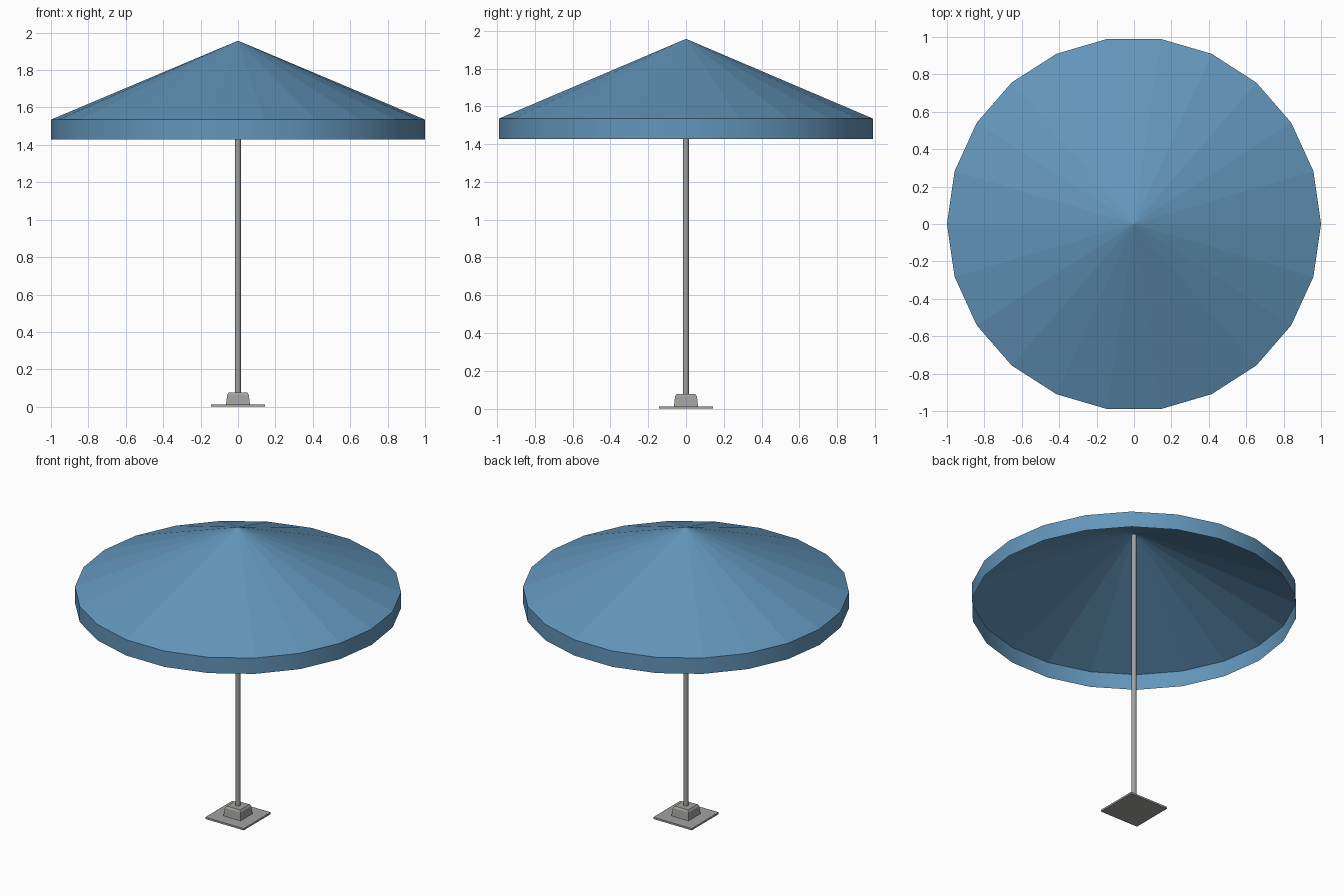
import bpy, bmesh, math

if "Cube" in bpy.data.objects:
    bpy.data.objects.remove(bpy.data.objects["Cube"])


def material(name, rgb):
    m = bpy.data.materials.new(name)
    m.diffuse_color = (*rgb, 1)
    m.use_nodes = True
    m.node_tree.nodes["Principled BSDF"].inputs["Base Color"].default_value = m.diffuse_color
    return m


BLUE = material("canopy blue", (0.125, 0.305, 0.500))
GREY = material("metal grey", (0.36, 0.36, 0.355))


def loft(name, sides, profile, mat, start=0.0, cap_bottom=True, cap_top=True):
    """Stack rings of (radius, z); radius 0 closes to a point."""
    bm = bmesh.new()
    rings = []
    for r, z in profile:
        if r == 0:
            rings.append([bm.verts.new((0, 0, z))] * sides)
        else:
            angles = [start + 2 * math.pi * i / sides for i in range(sides)]
            rings.append([bm.verts.new((r * math.cos(a), r * math.sin(a), z)) for a in angles])
    for lo, hi in zip(rings, rings[1:]):
        for i in range(sides):
            j = (i + 1) % sides
            quad = [lo[i], lo[j], hi[j], hi[i]]
            bm.faces.new(list(dict.fromkeys(quad)))
    if cap_bottom:
        bm.faces.new(rings[0][::-1])
    if cap_top:
        bm.faces.new(rings[-1])
    me = bpy.data.meshes.new(name)
    bm.to_mesh(me)
    bm.free()
    me.materials.append(mat)
    ob = bpy.data.objects.new(name, me)
    bpy.context.collection.objects.link(ob)
    return ob


# Canopy: open shell, faceted cone and smooth hanging valance
loft("canopy", 22, [(1, 1.535), (0, 1.957)], BLUE, cap_bottom=False, cap_top=False)
valance = loft("valance", 22, [(1, 1.428), (1, 1.535)], BLUE, cap_bottom=False, cap_top=False)
for p in valance.data.polygons:
    p.use_smooth = True

# Pole running up to the peak
pole = loft("pole", 16, [(0.015, 0.07), (0.015, 1.945)], GREY)
for p in pole.data.polygons:
    p.use_smooth = len(p.vertices) == 4

# Square foot plate and tapered socket block (square half-width times root 2)
S = math.sqrt(2)
Q = math.pi / 4
loft("foot_plate", 4, [(0.144 * S, 0), (0.144 * S, 0.012)], GREY, Q)
loft("base_block", 4, [(0.064 * S, 0.011), (0.058 * S, 0.064), (0.05 * S, 0.077)], GREY, Q)
